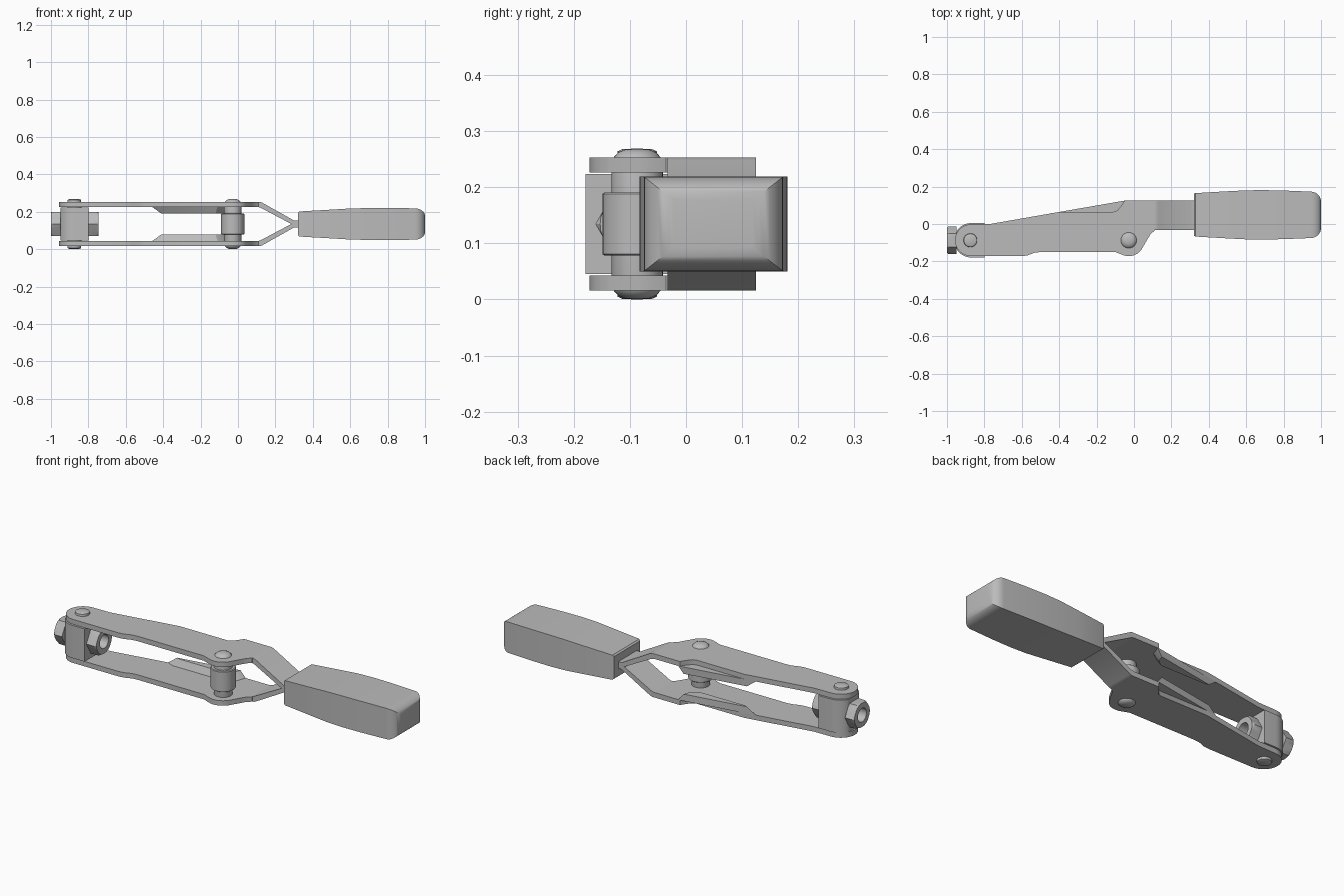
import bpy, bmesh
from math import sin, cos, pi, radians

if "Cube" in bpy.data.objects:
    bpy.data.objects.remove(bpy.data.objects["Cube"], do_unlink=True)

grey = bpy.data.materials.new("Tool grey")
grey.use_nodes = True
COLOUR = (0.5, 0.5, 0.5, 1)
grey.diffuse_color = COLOUR
grey.node_tree.nodes["Principled BSDF"].inputs["Base Color"].default_value = COLOUR

MID = 0.1345      # height of the symmetry plane
PIN_Y = -0.087    # line through both pins


def loft(name, rings, loop=False, smooth=30):
    """Skin a list of equal-length rings; cap the ends unless looped."""
    bm = bmesh.new()
    vs = [[bm.verts.new(p) for p in ring] for ring in rings]
    n = len(vs[0])
    pairs = list(zip(vs, vs[1:]))
    if loop:
        pairs.append((vs[-1], vs[0]))
    else:
        bm.faces.new(vs[0])
        bm.faces.new(vs[-1])
    for a, b in pairs:
        for i in range(n):
            j = (i + 1) % n
            bm.faces.new((a[i], a[j], b[j], b[i]))
    bmesh.ops.recalc_face_normals(bm, faces=bm.faces)
    mesh = bpy.data.meshes.new(name)
    bm.to_mesh(mesh)
    bm.free()
    mesh.materials.append(grey)
    obj = bpy.data.objects.new(name, mesh)
    bpy.context.collection.objects.link(obj)
    bpy.ops.object.select_all(action='DESELECT')
    obj.select_set(True)
    bpy.context.view_layer.objects.active = obj
    bpy.ops.object.shade_smooth_by_angle(angle=radians(smooth))
    return obj


def pair(name, rings):
    """Build an upper part and its mirror image below."""
    loft("upper_" + name, rings)
    loft("lower_" + name, [[(x, y, 2 * MID - z) for x, y, z in r] for r in rings])


def prism(outline, z0, z1):
    return [[(x, y, z) for x, y in outline] for z in (z0, z1)]


def arc(cx, cy, r, a0, a1, n):
    return [(cx + r * cos(radians(a0 + (a1 - a0) * i / n)),
             cy + r * sin(radians(a0 + (a1 - a0) * i / n))) for i in range(n + 1)]


def turned(name, x, profile, n=32):
    """Vertical turned part from (radius, height) points."""
    loft(name, [[(x + r * cos(2 * pi * i / n), PIN_Y + r * sin(2 * pi * i / n), z)
                 for i in range(n)] for r, z in profile])


# Side plates: rounded nose, stepped front edge, notched slanting back edge
plate = arc(-0.872, PIN_Y, 0.085, 90, 270, 16)
plate += [(-0.6, -0.172), (-0.57, -0.168), (-0.53, -0.153), (-0.5, -0.15), (-0.1, -0.15)]
plate += arc(-0.028, -0.089, 0.083, 245, 325, 8)
plate += [(0.07, -0.085), (0.09, -0.052), (0.11, -0.036), (0.11, 0.125), (-0.05, 0.125),
          (-0.07, 0.095), (-0.09, 0.072), (-0.11, 0.065), (-0.396, 0.065), (-0.77, 0.0)]
pair("side_plate", prism(plate, 0.226, 0.253))

# Pressed-in stiffening lip along the slanting edge
lip_top = [(-0.46, 0.054), (-0.42, 0.036), (-0.11, 0.036), (-0.06, 0.07), (-0.04, 0.125), (-0.05, 0.125)]
lip_low = [(-0.41, 0.062), (-0.39, 0.055), (-0.12, 0.055), (-0.085, 0.08), (-0.07, 0.121), (-0.075, 0.12)]
pair("stiffening_lip", [[(x, y, 0.227) for x, y in lip_top], [(x, y, 0.19) for x, y in lip_low]])

# Bent arms that meet at the grip
arm = [(0.105, 0.253), (0.117, 0.253), (0.13, 0.248), (0.3, 0.153), (0.35, 0.153),
       (0.35, MID), (0.285, MID), (0.12, 0.222), (0.105, 0.226)]
pair("bent_arm", [[(x, y, z) for x, z in arm] for y in (-0.033, 0.125)])

# Grip: swelling rectangular body with a rounded end
stations = [(0.32, 0.112, 0.06), (0.328, 0.116, 0.067), (0.5, 0.126, 0.077),
            (0.6, 0.131, 0.083), (0.69, 0.132, 0.085), (0.8, 0.13, 0.085)]
stations += [(0.945 + 0.055 * sin(a), 0.07 + 0.054 * cos(a), 0.042 + 0.042 * cos(a))
             for a in [i * pi / 16 for i in range(9)]]
loft("grip", [[(x, 0.049 + sy * hy, MID + sz * hz)
               for sy, sz in ((-1, -1), (1, -1), (1, 1), (-1, 1))]
              for x, hy, hz in stations])

# Pivot block between the plates, round on its nose and flat for the nut
block = [(max(x, -0.95), y) for x, y in arc(-0.87, PIN_Y, 0.092, 90, 270, 20)]
block += [(-0.8, PIN_Y - 0.092), (-0.8, PIN_Y + 0.092)]
loft("pivot_block", prism(block, 0.0455, 0.2235))

# Rivet heads on the nose and the roller axle with its domed heads
turned("nose_pin", -0.875, [(0.026, 0.001), (0.035, 0.005), (0.037, 0.018),
                            (0.037, 0.251), (0.035, 0.264), (0.026, 0.268)])
turned("roller_axle", -0.028, [(0.008, 0), (0.022, 0.002), (0.034, 0.007), (0.043, 0.017),
                               (0.046, 0.03), (0.046, 0.239), (0.043, 0.252),
                               (0.034, 0.262), (0.022, 0.267), (0.008, 0.269)])
turned("roller", -0.028, [(0.058, 0.078), (0.062, 0.081), (0.062, 0.188), (0.058, 0.191)])


# Hexagonal nuts with chamfered outer faces and a threaded bore
def nut(name, x_in, x_out):
    side = 1 if x_out > x_in else -1

    def ring(x, limit, round_ring=False):
        points = []
        for i in range(36):
            a = 2 * pi * i / 36
            hexagon = 0.0645 / cos(a % (pi / 3) - pi / 6)
            r = limit if round_ring else min(hexagon, limit)
            points.append((x, PIN_Y + r * cos(a), MID + r * sin(a)))
        return points

    loft(name, [ring(x_in, 0.08), ring(x_out - side * 0.008, 0.08), ring(x_out, 0.066),
                ring(x_out, 0.037, True), ring(x_in, 0.037, True)], loop=True)


nut("outer_nut", -0.948, -1.0)
nut("inner_nut", -0.801, -0.745)
